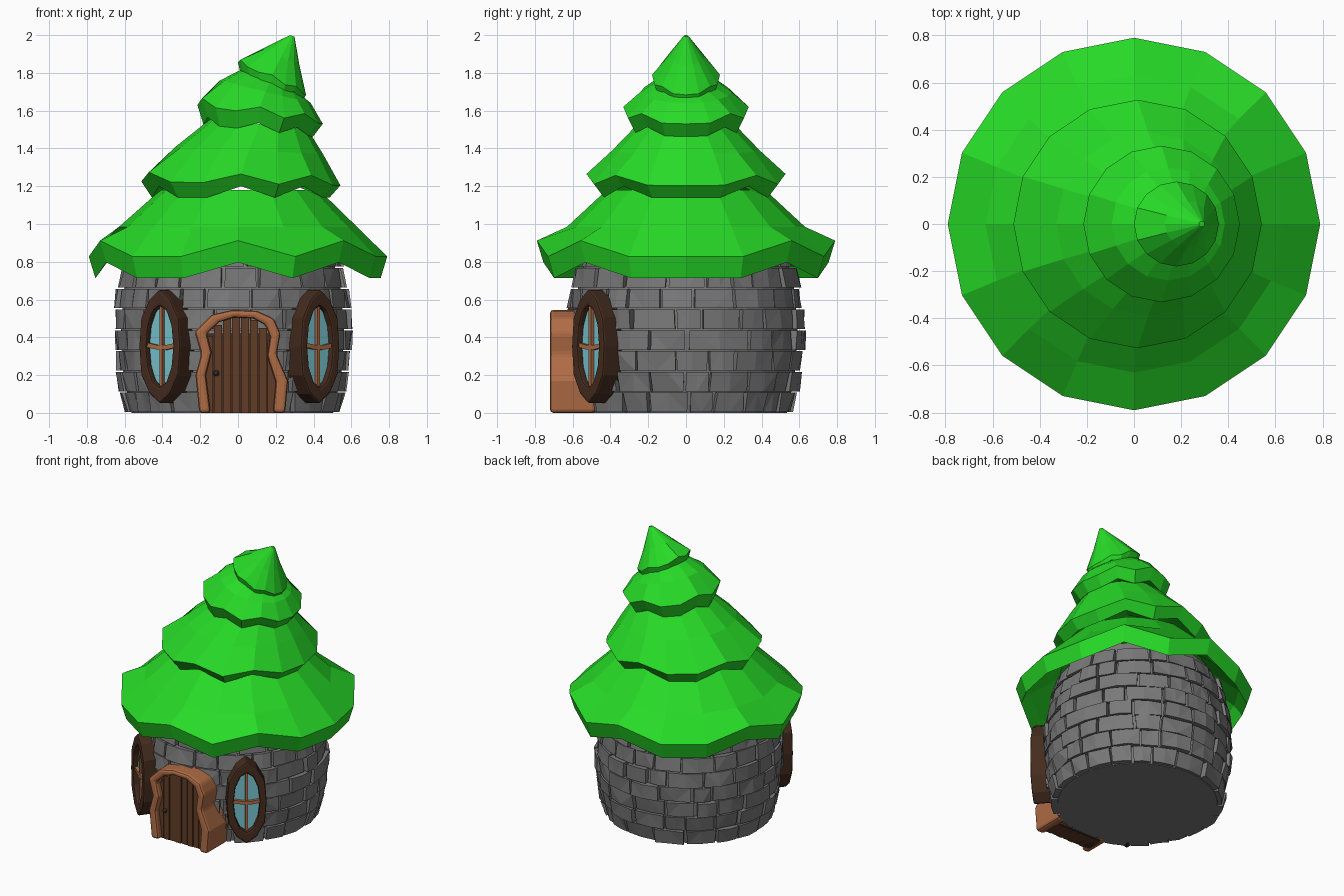
import bpy, bmesh, random
from math import sin, cos, pi, radians
from mathutils import Matrix, Vector

if "Cube" in bpy.data.objects:
    bpy.data.objects.remove(bpy.data.objects["Cube"])

random.seed(4)

def material(name, r, g, b):
    m = bpy.data.materials.new(name)
    m.diffuse_color = (r, g, b, 1)
    m.use_nodes = True
    m.node_tree.nodes["Principled BSDF"].inputs["Base Color"].default_value = m.diffuse_color
    return m

GREEN = material("leaf_green", 0.02, 0.70, 0.02)
STONE = material("stone_grey", 0.19, 0.19, 0.19)
TAN = material("light_wood", 0.43, 0.15, 0.06)
DARK = material("dark_wood", 0.06, 0.025, 0.013)
PLANK = material("plank_wood", 0.12, 0.045, 0.02)
GLASS = material("glass_blue", 0.19, 0.56, 0.63)
IRON = material("iron", 0.03, 0.03, 0.03)

def finish(name, bm, mat, matrix=None, bevel=0):
    bmesh.ops.recalc_face_normals(bm, faces=bm.faces)
    if matrix:
        bm.transform(matrix)
    me = bpy.data.meshes.new(name)
    bm.to_mesh(me)
    bm.free()
    me.materials.append(mat)
    ob = bpy.data.objects.new(name, me)
    bpy.context.collection.objects.link(ob)
    if bevel:
        mod = ob.modifiers.new("bevel", 'BEVEL')
        mod.width, mod.segments = bevel, 2
    return ob

def loft(bm, rings, closed=True):
    """Bridge consecutive loops of points and cap both ends."""
    vs = [[bm.verts.new(p) for p in ring] for ring in rings]
    n = len(vs[0])
    for a, b in zip(vs, vs[1:]):
        for i in range(n if closed else n - 1):
            j = (i + 1) % n
            bm.faces.new((a[i], a[j], b[j], b[i]))
    bm.faces.new(vs[0][::-1])
    bm.faces.new(vs[-1])

def band(name, inner, outer, y0, y1, mat, closed, matrix=None, bevel=0):
    """Flat band between two outlines (x, z), extruded from y0 to y1."""
    bm = bmesh.new()
    loops = [[bm.verts.new((x, y, z)) for x, z in pts]
             for pts, y in ((inner, y0), (outer, y0), (outer, y1), (inner, y1))]
    n = len(inner)
    for k in range(4):
        a, b = loops[k], loops[(k + 1) % 4]
        for i in range(n if closed else n - 1):
            j = (i + 1) % n
            bm.faces.new((a[i], a[j], b[j], b[i]))
    if not closed:
        bm.faces.new([l[0] for l in loops])
        bm.faces.new([l[-1] for l in loops])
    return finish(name, bm, mat, matrix, bevel)

def box(name, x0, x1, y0, y1, z0, z1, mat, matrix=None, bevel=0):
    bm = bmesh.new()
    loft(bm, [[(x0, y0, z), (x1, y0, z), (x1, y1, z), (x0, y1, z)] for z in (z0, z1)])
    return finish(name, bm, mat, matrix, bevel)

# Roof tiers: rings are (centre x, z, radius, tilt, wave)
WAVE = [-1, -1, 1, -1, 1, -1, -1, 1, -1, 1, -1, -1, 1, -1, 1, -1]
tiers = {
    "roof_bottom_tier": [(0, .98, .50, 0, 0), (0, .84, .70, 0, .02), (0, .755, .755, 0, .042),
                         (0, .87, .79, 0, .042), (0, .985, .63, 0, 0), (.01, 1.18, .42, 0, 0)],
    "roof_second_tier": [(.02, 1.21, .38, 0, 0), (.015, 1.17, .47, 0, .03),
                         (.015, 1.24, .527, -.02, .025), (.06, 1.39, .39, -.05, 0),
                         (.115, 1.53, .255, -.12, 0)],
    "roof_third_tier": [(.115, 1.55, .22, -.12, 0), (.107, 1.515, .29, -.11, .02),
                        (.117, 1.60, .332, -.15, .02), (.145, 1.70, .24, -.25, 0),
                        (.17, 1.75, .16, -.4, 0)],
    "roof_top_tier": [(.18, 1.77, .12, -.5, 0), (.18, 1.735, .165, -.4, .012),
                      (.18, 1.78, .18, -.48, .01), (.228, 1.885, .097, -.45, 0),
                      (.287, 1.996, .012, -.3, 0)],
}
for name, rings in tiers.items():
    bm = bmesh.new()
    pts = []
    for cx, z, r, tilt, wave in rings:
        ring = []
        for i, w in enumerate(WAVE):
            a = i * pi / 8
            ring.append((cx + r * cos(a), r * sin(a), z + tilt * r * cos(a) + wave * w))
        pts.append(ring)
    loft(bm, pts)
    finish(name, bm, GREEN)

# Stone wall: solid core with staggered rough bricks
WX = -.03
def wall_r(z):
    return .617 - .33 * (z - .42) ** 2

bm = bmesh.new()
loft(bm, [[(WX + (wall_r(z) - .025) * cos(i * pi / 16), (wall_r(z) - .025) * sin(i * pi / 16), z)
           for i in range(32)] for z in (0, .2, .42, .65, .95)])
finish("wall_core", bm, STONE)

bm = bmesh.new()
ROW = .11
for row in range(8):
    z0, z1 = row * ROW + .004, (row + 1) * ROW - .003
    cuts, a = [], row * .17 + random.uniform(0, .1)
    end = a + 2 * pi
    while a < end - .2:
        cuts.append(a)
        a += random.uniform(.22, .42)
    cuts.append(end)
    for a0, a1 in zip(cuts, cuts[1:]):
        bump = random.uniform(-.005, .018)
        s0, s1 = random.uniform(.004, .022), random.uniform(.004, .022)
        loops = []
        for t in (0, .5, 1):
            loop = []
            for z, skew, inner in ((z0, s0, 1), (z1, s1, 1), (z1, s1, 0), (z0, s0, 0)):
                ang = a0 + skew + (a1 - a0 - 2 * skew) * t
                r = .53 if inner else wall_r(z) + bump + random.uniform(-.008, .008)
                loop.append((WX + r * cos(ang), r * sin(ang), z))
            loops.append(loop)
        loft(bm, loops)
bmesh.ops.triangulate(bm, faces=bm.faces)
finish("wall_bricks", bm, STONE)

# Door: crooked arch frame, planks and knob
outer = [(-.205, 0), (-.225, .2), (-.195, .31), (-.23, .43), (-.14, .52), (-.03, .545),
         (.10, .54), (.19, .50), (.225, .42), (.205, .31), (.265, .17), (.25, 0)]
inner = [(-.145, 0), (-.17, .2), (-.14, .32), (-.165, .42), (-.10, .48), (-.02, .505),
         (.08, .50), (.145, .465), (.17, .40), (.155, .3), (.20, .16), (.185, 0)]
band("door_frame", inner, outer, -.72, -.48, TAN, False, bevel=.018)
n = 8
for i in range(n):
    x0 = -.175 + i * .38 / n
    x1 = x0 + .38 / n - .005
    top = .52 - 4.5 * ((x0 + x1) / 2 - .005) ** 2
    box(f"door_plank_{i + 1}", x0, x1, -.675 - .004 * (i % 2), -.56, 0, top, PLANK)
box("door_backing", -.17, .19, -.66, -.54, 0, .42, DARK)
bm = bmesh.new()
bmesh.ops.create_icosphere(bm, subdivisions=2, radius=.016)
finish("door_knob", bm, IRON, Matrix.Translation((-.115, -.685, .21)))

# Oval windows: angle from the front, and distance of the frame face from the axis
def oval(w, h, wobble=0, count=12):
    return [(w * (1 + wobble * (-1) ** i) * sin(2 * pi * i / count),
             h * (1 + wobble * (-1) ** i) * cos(2 * pi * i / count)) for i in range(count)]

for side, angle, d in (("right", 40, .68), ("left", -36, .71)):
    m = Matrix.Translation((0, 0, .352)) @ Matrix.Rotation(radians(angle), 4, 'Z')
    band(f"{side}_window_frame", oval(.088, .215), oval(.137, .297, .022), -d, -.55,
         DARK, True, m, .012)
    bm = bmesh.new()
    loft(bm, [[(x, y, z) for x, z in oval(.10, .23)] for y in (-d + .035, -.56)])
    finish(f"{side}_window_glass", bm, GLASS, m)
    box(f"{side}_window_upright", -.009, .009, -d + .015, -d + .04, -.22, .22, TAN, m)
    # Crossbar sags slightly in the middle
    xs = [(-.095, .008), (-.03, -.004), (.03, -.006), (.095, .006)]
    band(f"{side}_window_crossbar", [(x, z - .012) for x, z in xs], [(x, z + .012) for x, z in xs],
         -d + .013, -d + .04, TAN, False, m)
